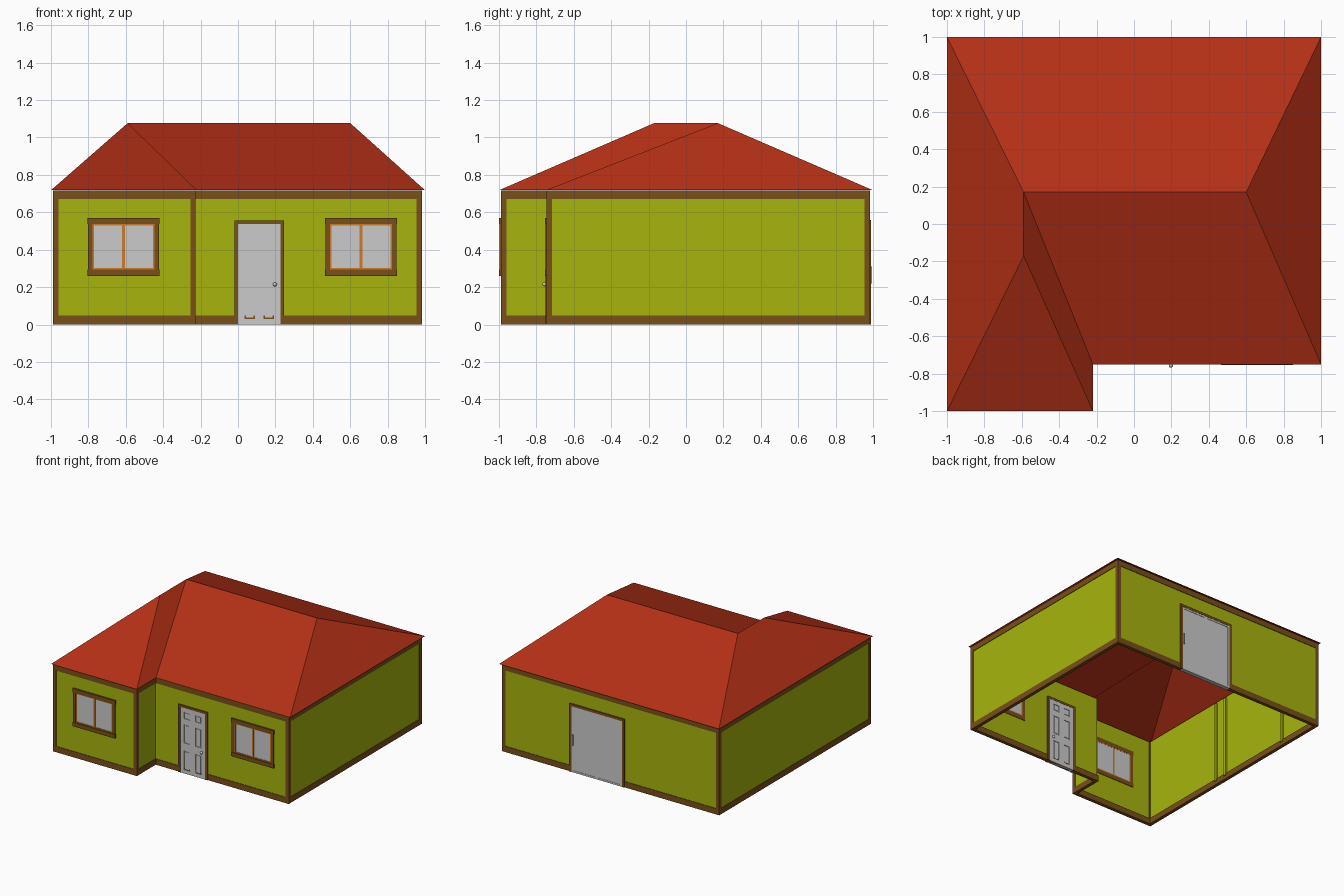
import bpy, bmesh
from mathutils import Vector

if "Cube" in bpy.data.objects:
    bpy.data.objects.remove(bpy.data.objects["Cube"])


def material(name, rgb):
    m = bpy.data.materials.new(name)
    m.diffuse_color = (*rgb, 1)
    m.use_nodes = True
    m.node_tree.nodes["Principled BSDF"].inputs["Base Color"].default_value = m.diffuse_color
    return m


LIME = material("lime_paint", (0.39, 0.46, 0.004))
BROWN = material("brown_trim", (0.19, 0.08, 0.01))
RED = material("red_roof", (0.46, 0.03, 0.008))
ORANGE = material("orange_sash", (0.6, 0.2, 0.02))


def finish(name, bm, mat=None):
    bmesh.ops.recalc_face_normals(bm, faces=bm.faces)
    me = bpy.data.meshes.new(name)
    bm.to_mesh(me)
    bm.free()
    ob = bpy.data.objects.new(name, me)
    bpy.context.collection.objects.link(ob)
    if mat:
        me.materials.append(mat)
    return ob


def boxes(name, spans, mat=None):
    """One object made of boxes given as (x0, x1, y0, y1, z0, z1)."""
    bm = bmesh.new()
    for x0, x1, y0, y1, z0, z1 in spans:
        vs = bmesh.ops.create_cube(bm, size=1)["verts"]
        for v in vs:
            v.co = Vector(((x0 + x1) / 2 + v.co.x * (x1 - x0),
                           (y0 + y1) / 2 + v.co.y * (y1 - y0),
                           (z0 + z1) / 2 + v.co.z * (z1 - z0)))
    return finish(name, bm, mat)


def footprint(d):
    """L-shaped house outline, moved inwards by d."""
    a, b, jx, jy = -0.99 + d, 0.983 - d, -0.226 - d, -0.745 + d
    return [(a, a), (jx, a), (jx, jy), (b, jy), (b, b), (a, b)]


def ring(name, d0, d1, z0, z1, mat):
    """Closed wall band between two insets of the footprint."""
    bm = bmesh.new()
    loops = [[bm.verts.new((x, y, z)) for x, y in footprint(d)]
             for d, z in ((d0, z0), (d0, z1), (d1, z1), (d1, z0))]
    for k in range(4):
        p, q = loops[k], loops[(k + 1) % 4]
        for i in range(6):
            j = (i + 1) % 6
            bm.faces.new((p[i], p[j], q[j], q[i]))
    return finish(name, bm, mat)


# Walls with bottom and top trim
ring("walls", 0.004, 0.02, 0.005, 0.715, LIME)
ring("bottom_trim", 0, 0.028, 0, 0.048, BROWN)
ring("top_trim", 0, 0.019, 0.67, 0.717, BROWN)

# Corner posts at the five outer corners
W = 0.029
posts = []
for i, (x, y) in enumerate(footprint(0)):
    if i != 2:
        sx = 1 if i in (0, 5) else -1
        sy = -1 if i in (4, 5) else 1
        posts.append((min(x, x + sx * W), max(x, x + sx * W),
                      min(y, y + sy * W), max(y, y + sy * W), 0, 0.717))
boxes("corner_posts", posts, BROWN)

# Slim ribs on the inside of the left wall
boxes("inner_ribs", [(-0.971, -0.955, y, y + 0.025, 0.03, 0.7)
                     for y in (-0.2, -0.09, 0.57)], LIME)

# Hipped roof over the main house and the front wing
E, R = 0.718, 1.077
bm = bmesh.new()
v = [bm.verts.new(p) for p in (
    (-1, -1, E), (-0.22, -1, E), (-0.22, -0.75, E), (1, -0.75, E), (1, 1, E), (-1, 1, E),
    (-0.59, -0.17, R), (-0.59, 0.17, R), (0.6, 0.17, R))]
for f in ((0, 1, 6), (1, 2, 7, 6), (2, 3, 8, 7), (3, 4, 8), (4, 5, 7, 8), (5, 0, 6, 7)):
    bm.faces.new([v[i] for i in f])
finish("roof", bm, RED)


def window(name, cx, y):
    """Two-pane window; y is the outer face of the wall."""
    b = y + 0.024
    boxes(name + "_frame",
          [(cx - 0.193, cx + 0.193, y - 0.01, b, z, z + 0.033) for z in (0.26, 0.537)]
          + [(cx + s * 0.178 - 0.012, cx + s * 0.178 + 0.012, y - 0.006, b, 0.293, 0.537)
             for s in (-1, 1)], BROWN)
    boxes(name + "_glass", [(cx - 0.166, cx + 0.166, y + 0.001, b - 0.002, 0.293, 0.537)])
    boxes(name + "_sash",
          [(cx + c - h, cx + c + h, y - 0.002, b - 0.001, 0.293, 0.537)
           for c, h in ((-0.162, 0.005), (0, 0.008), (0.162, 0.005))]
          + [(cx - 0.166, cx + 0.166, y - 0.002, b - 0.001, z, z + 0.008)
             for z in (0.293, 0.529)], ORANGE)


window("left_window", -0.612, -0.99)
window("right_window", 0.658, -0.745)

# Front door: core, rails and stiles, raised panels
F0, F1 = -0.749, -0.714
cols = ((0.035, 0.09), (0.137, 0.192))
rows = ((0.03, 0.187), (0.25, 0.403), (0.45, 0.505))
boxes("front_door_core", [(0, 0.227, F0 + 0.005, F1 - 0.005, 0, 0.538)])
stiles = [(a, b, F0, F1, 0, 0.538) for a, b in ((0, 0.035), (0.09, 0.137), (0.192, 0.227))]
rails = [(a, b, F0, F1, z0, z1) for a, b in cols
         for z0, z1 in ((0, 0.03), (0.187, 0.25), (0.403, 0.45), (0.505, 0.538))]
panels = [(a + 0.008, b - 0.008, F0 + 0.001, F1 - 0.001, c + 0.008, d - 0.008)
          for a, b in cols for c, d in rows]
boxes("front_door_rails", stiles + rails)
boxes("front_door_panels", panels)
boxes("front_door_frame", [(-0.02, 0, -0.751, -0.712, 0, 0.556),
                           (0.227, 0.247, -0.751, -0.712, 0, 0.556),
                           (0, 0.227, -0.751, -0.712, 0.538, 0.556)], BROWN)

# Door knobs on both sides
bm = bmesh.new()
for y in (F0 - 0.008, F1 + 0.008):
    vs = bmesh.ops.create_uvsphere(bm, u_segments=16, v_segments=8, radius=0.011)["verts"]
    bmesh.ops.translate(bm, verts=vs, vec=(0.197, y, 0.215))
knobs = finish("door_knobs", bm)
knobs.data.shade_smooth()

# Sliding back door
B0, B1 = 0.953, 0.987
boxes("back_door_frame", [(-0.13, -0.11, B0, B1 + 0.002, 0, 0.56),
                          (0.35, 0.37, B0, B1 + 0.002, 0, 0.56),
                          (-0.11, 0.35, B0, B1 + 0.002, 0.54, 0.56)], BROWN)
boxes("back_door_glass", [(-0.11, 0.35, B0 + 0.004, B1 - 0.003, 0, 0.54)])
sash = []
for a, b in ((-0.11, 0.12), (0.12, 0.35)):
    sash += [(a, a + 0.014, B0, B1, 0, 0.54), (b - 0.014, b, B0, B1, 0, 0.54),
             (a + 0.014, b - 0.014, B0, B1, 0, 0.014),
             (a + 0.014, b - 0.014, B0, B1, 0.526, 0.54)]
boxes("back_door_sash", sash)
boxes("back_door_handle", [(0.333, 0.343, B1, B1 + 0.008, 0.22, 0.31)])
